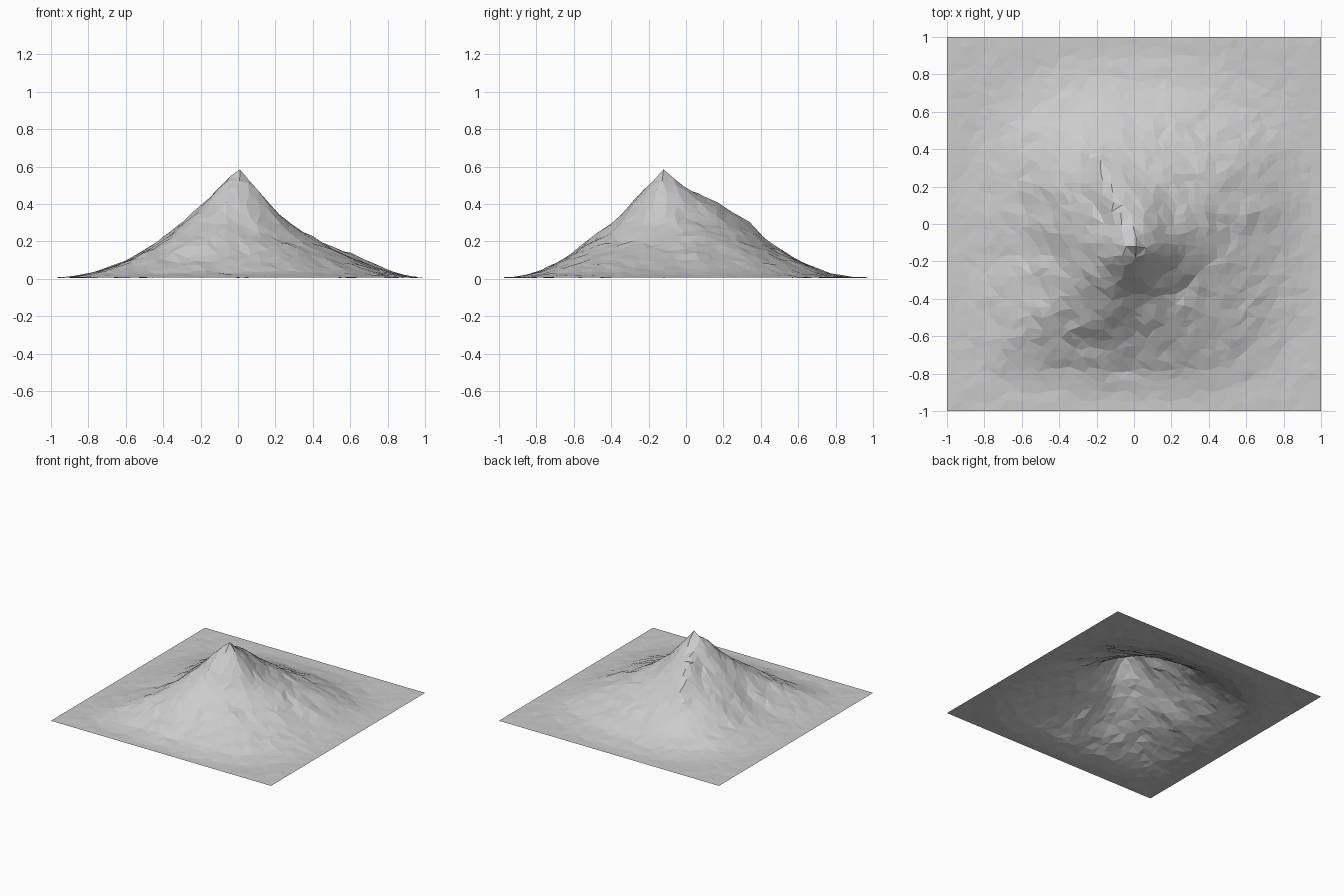
import bpy, bmesh, math, random
from mathutils import Vector, noise

random.seed(7)
cube = bpy.data.objects.get("Cube")
if cube:
    bpy.data.objects.remove(cube)

# Contour radii around the summit, one row per compass direction
PEAK = Vector((0.01, -0.12, 0.585))
LEVELS = [0.5, 0.4, 0.3, 0.2, 0.1, 0.03]
SPURS = [
    (0, [0.08, 0.17, 0.25, 0.40, 0.62, 0.82]),
    (38, [0.07, 0.16, 0.27, 0.50, 0.77, 0.95]),
    (90, [0.10, 0.23, 0.39, 0.54, 0.70, 0.87]),
    (115, [0.11, 0.35, 0.50, 0.61, 0.76, 0.92]),
    (138, [0.10, 0.20, 0.37, 0.55, 0.74, 0.93]),
    (160, [0.10, 0.20, 0.33, 0.46, 0.63, 0.84]),
    (185, [0.10, 0.20, 0.31, 0.40, 0.55, 0.76]),
    (218, [0.10, 0.20, 0.32, 0.48, 0.71, 0.92]),
    (240, [0.09, 0.19, 0.32, 0.47, 0.60, 0.74]),
    (270, [0.08, 0.16, 0.24, 0.37, 0.53, 0.66]),
    (315, [0.07, 0.15, 0.22, 0.34, 0.60, 0.82]),
]
RIM = 0.007


def contour(angle):
    """Blend the radii of the two neighbouring spurs."""
    ring = SPURS + [(360, SPURS[0][1])]
    for (a, ra), (b, rb) in zip(ring, ring[1:]):
        if a <= angle <= b:
            t = (angle - a) / (b - a)
            return [p + (q - p) * t for p, q in zip(ra, rb)]


def height(x, y):
    dx, dy = x - PEAK.x, y - PEAK.y
    dist = math.hypot(dx, dy)
    radii = contour(math.degrees(math.atan2(dy, dx)) % 360)
    radii = [0] + radii + [radii[-1] + 0.15]
    levels = [PEAK.z] + LEVELS + [RIM]
    for i in range(len(radii) - 1):
        if dist <= radii[i + 1]:
            t = (dist - radii[i]) / (radii[i + 1] - radii[i])
            return levels[i] + (levels[i + 1] - levels[i]) * t
    return RIM


# Terrain sheet: jittered grid, raised and roughened
bm = bmesh.new()
CELLS = 36
bmesh.ops.create_grid(bm, x_segments=CELLS, y_segments=CELLS, size=1)
step = 2 / CELLS
summit = min(bm.verts, key=lambda v: (v.co.xy - PEAK.xy).length)
for v in bm.verts:
    if v.is_boundary:
        v.co.z = RIM
        continue
    if v is summit:
        v.co = PEAK
        continue
    v.co.x += random.uniform(-0.3, 0.3) * step
    v.co.y += random.uniform(-0.3, 0.3) * step
    z = height(v.co.x, v.co.y)
    fade = min(1, (1 - max(abs(v.co.x), abs(v.co.y))) / 0.15)
    z = RIM + (z - RIM) * fade
    rough = 0.003 + 0.012 * min(1, z / 0.15)
    bump = noise.noise(v.co * 9) * 0.8 + random.uniform(-0.4, 0.4)
    v.co.z = max(0, z + bump * rough)
bmesh.ops.triangulate(bm, faces=bm.faces[:], quad_method='BEAUTY')

mesh = bpy.data.meshes.new("mountain_terrain")
bm.to_mesh(mesh)
bm.free()
mountain = bpy.data.objects.new("mountain_terrain", mesh)
bpy.context.collection.objects.link(mountain)

# Single rock colour
rock = bpy.data.materials.new("rock_grey")
rock.use_nodes = True
grey = (0.6, 0.6, 0.6, 1)
rock.diffuse_color = grey
rock.node_tree.nodes["Principled BSDF"].inputs["Base Color"].default_value = grey
mesh.materials.append(rock)
